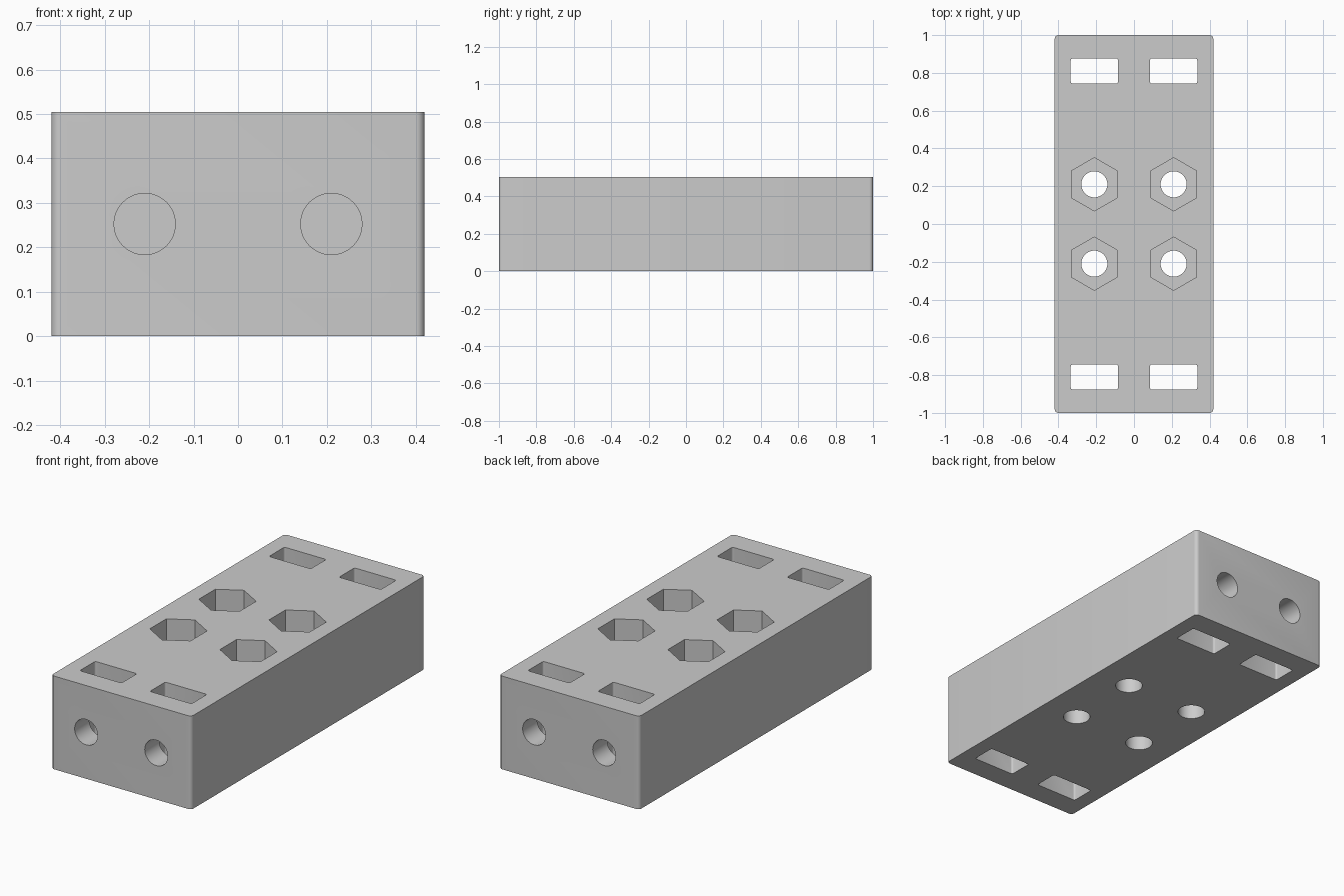
import bpy, math
from mathutils import Vector, Matrix

default = bpy.data.objects.get("Cube")
if default:
    bpy.data.objects.remove(default, do_unlink=True)

grey = bpy.data.materials.new("light_grey")
grey.use_nodes = True
colour = (0.6, 0.6, 0.6, 1)
grey.diffuse_color = colour
grey.node_tree.nodes["Principled BSDF"].inputs["Base Color"].default_value = colour

HEIGHT = 0.505
WIDTH = 0.84
COLUMN = 0.21      # x offset of every hole
BORE = 0.069       # radius of the round holes


def polygon(radius, sides, turn=0.0):
    """Regular polygon outline."""
    return [(radius * math.cos(turn + math.tau * i / sides),
             radius * math.sin(turn + math.tau * i / sides)) for i in range(sides)]


def rounded_rect(width, depth, radius, steps=6):
    """Rectangle outline with rounded corners."""
    points = []
    for corner, (sx, sy) in enumerate([(1, 1), (-1, 1), (-1, -1), (1, -1)]):
        for i in range(steps + 1):
            a = math.pi / 2 * (corner + i / steps)
            points.append((sx * (width / 2 - radius) + radius * math.cos(a),
                           sy * (depth / 2 - radius) + radius * math.sin(a)))
    return points


def prism(name, outline, low, high, matrix=Matrix()):
    """Extrude an outline along z from low to high, then place it."""
    n = len(outline)
    verts = [matrix @ Vector((x, y, z)) for z in (low, high) for x, y in outline]
    faces = [tuple(reversed(range(n))), tuple(range(n, 2 * n))]
    faces += [(i, (i + 1) % n, n + (i + 1) % n, n + i) for i in range(n)]
    mesh = bpy.data.meshes.new(name)
    mesh.from_pydata(verts, [], faces)
    mesh.materials.append(grey)
    obj = bpy.data.objects.new(name, mesh)
    bpy.context.collection.objects.link(obj)
    return obj


# Main block with softened vertical edges
block = prism("mounting_block", rounded_rect(WIDTH, 2, 0.02), 0, HEIGHT)

cutters = []
for sx in (-1, 1):
    for sy in (-1, 1):
        # Through hole with a hexagonal pocket above
        place = Matrix.Translation((sx * COLUMN, sy * COLUMN, 0))
        cutters.append(prism("bolt_hole_cutter", polygon(BORE, 48), -0.1, 0.4, place))
        cutters.append(prism("hex_pocket_cutter", polygon(0.141, 6, math.pi / 2),
                             HEIGHT / 2, HEIGHT + 0.1, place))
        # Rectangular slot near the end
        place = Matrix.Translation((sx * COLUMN, sy * 0.81, 0))
        cutters.append(prism("slot_cutter", rounded_rect(0.25, 0.132, 0.01, 4),
                             -0.1, HEIGHT + 0.1, place))
        # Horizontal blind bore from the end face, passing the slot
        place = (Matrix.Translation((sx * COLUMN, 0, HEIGHT / 2))
                 @ Matrix.Rotation(-sy * math.pi / 2, 4, "X"))
        cutters.append(prism("end_bore_cutter", polygon(BORE, 48), 0.58, 1.1, place))

# Cut every opening
bpy.ops.object.select_all(action="DESELECT")
bpy.context.view_layer.objects.active = block
block.select_set(True)
for cutter in cutters:
    cutter.hide_render = True
    cut = block.modifiers.new("cut", "BOOLEAN")
    cut.operation = "DIFFERENCE"
    cut.solver = "EXACT"
    cut.object = cutter
    bpy.ops.object.modifier_apply(modifier=cut.name)
for cutter in cutters:
    bpy.data.objects.remove(cutter, do_unlink=True)

bpy.ops.object.shade_smooth_by_angle(angle=math.radians(30))
